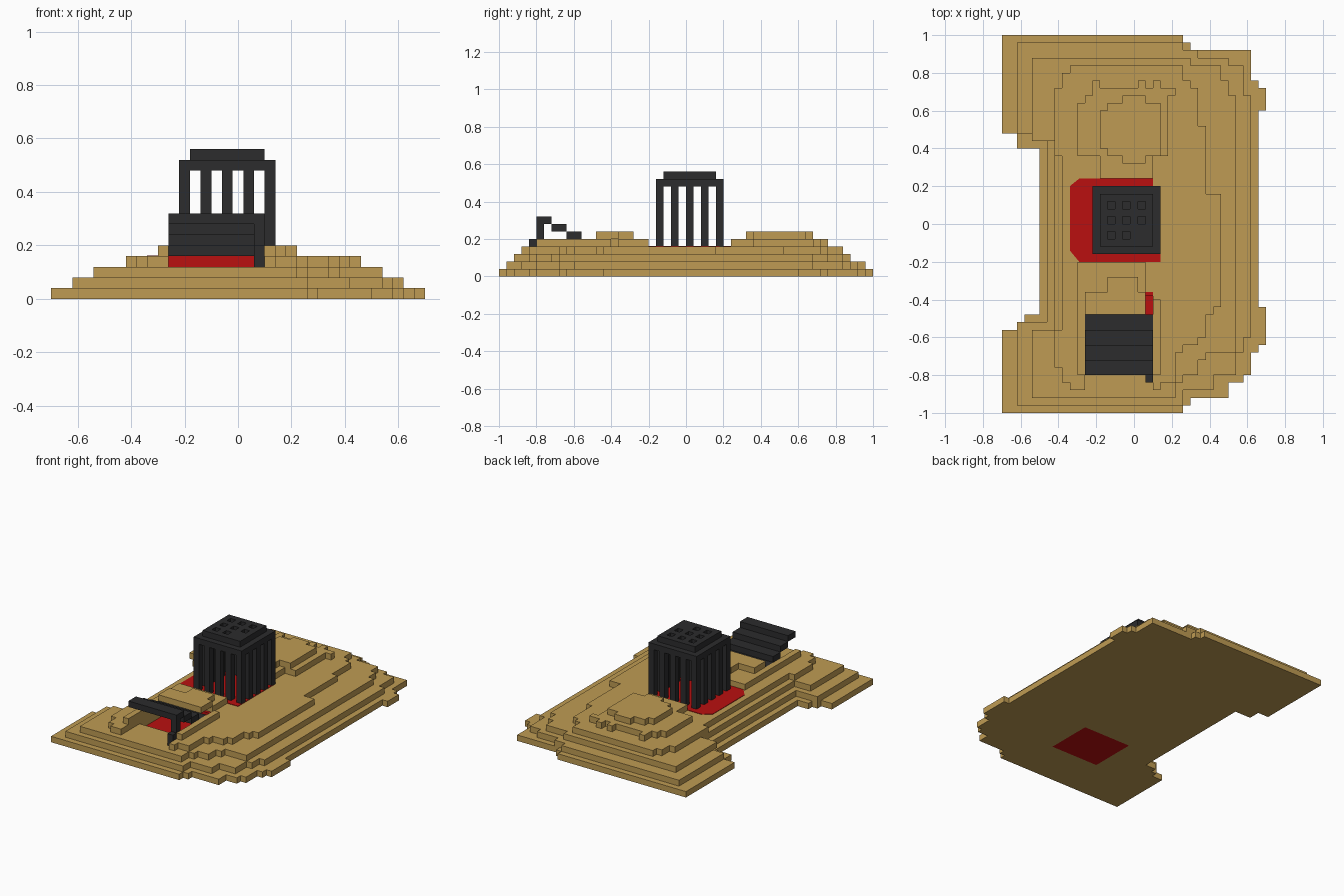
import bpy, bmesh

cube = bpy.data.objects.get("Cube")
if cube:
    bpy.data.objects.remove(cube, do_unlink=True)

U = 0.04  # block size


def material(name, rgb):
    m = bpy.data.materials.new(name)
    m.use_nodes = True
    m.diffuse_color = (*rgb, 1)
    bsdf = m.node_tree.nodes["Principled BSDF"]
    bsdf.inputs["Base Color"].default_value = (*rgb, 1)
    bsdf.inputs["Roughness"].default_value = 0.9
    return m


SAND = material("sand", (0.52, 0.33, 0.087))
IRON = material("dark iron", (0.025, 0.025, 0.026))
RED = material("lava red", (0.49, 0.005, 0.005))


def finish(name, bm, mat):
    bmesh.ops.recalc_face_normals(bm, faces=bm.faces)
    me = bpy.data.meshes.new(name)
    bm.to_mesh(me)
    bm.free()
    me.materials.append(mat)
    ob = bpy.data.objects.new(name, me)
    bpy.context.collection.objects.link(ob)
    return ob


def slab(name, pts, z0, z1, mat):
    """Extrude a flat outline from z0 to z1."""
    bm = bmesh.new()
    face = bm.faces.new([bm.verts.new((x, y, z0)) for x, y in pts])
    ext = bmesh.ops.extrude_face_region(bm, geom=[face], use_keep_orig=True)
    top = [v for v in ext["geom"] if isinstance(v, bmesh.types.BMVert)]
    bmesh.ops.translate(bm, verts=top, vec=(0, 0, z1 - z0))
    return finish(name, bm, mat)


def stepped(steps):
    """Right-angled outline from alternating x, y values in hundredths."""
    pts = []
    xs, ys = steps[0::2], steps[1::2]
    for i, x in enumerate(xs):
        pts += [(x / 100, ys[i - 1] / 100), (x / 100, ys[i] / 100)]
    return pts


def boxes(name, spans, mat):
    """One object from boxes given as x0, x1, y0, y1, z0, z1."""
    bm = bmesh.new()
    for x0, x1, y0, y1, z0, z1 in spans:
        vs = bmesh.ops.create_cube(bm, size=1)["verts"]
        for v in vs:
            v.co = (x1 if v.co.x > 0 else x0,
                    y1 if v.co.y > 0 else y0,
                    z1 if v.co.z > 0 else z0)
    return finish(name, bm, mat)


def cut(ob, spans):
    """Subtract boxes from an object and discard the cutter."""
    cutter = boxes("cutter", spans, ob.data.materials[0])
    cutter.hide_render = True
    mod = ob.modifiers.new("cut", "BOOLEAN")
    mod.operation = "DIFFERENCE"
    mod.solver = "EXACT"
    mod.object = cutter
    bpy.context.view_layer.objects.active = ob
    bpy.ops.object.modifier_apply(modifier=mod.name)
    bpy.data.objects.remove(cutter, do_unlink=True)


# Terraced mound, one slab per step
TERRACES = [
    [-70, 100, 26, 96, 30, 92, 62, 76, 66, 72, 70, 60, 66, -44, 70, -64,
     66, -68, 62, -80, 58, -84, 50, -92, 30, -96, 26, -100, -70, -56,
     -62, -52, -58, -48, -50, 40, -62, 48],
    [-62, 96, 26, 92, 34, 88, 50, 84, 58, 68, 62, -60, 58, -68, 54, -80,
     42, -88, 26, -96, -62, -52, -46, 48],
    [-54, 88, 30, 84, 46, 76, 50, 68, 54, -68, 38, -72, 34, -80, 26, -84,
     22, -92, -54, -56, -42, 44],
    [-34, 84, 26, 76, 30, 72, 34, 52, 38, 16, 46, -44, 42, -48, 38, -60,
     34, -64, 26, -68, 22, -84, 14, -88, -34, -84, -38, -76, -42, -56,
     -38, 36, -42, 72, -38, 80],
]
PIT_LOW = [(-0.26, 0.10, -0.68, -0.36, -0.1, 0.3)]
PIT_HIGH = [(-0.26, 0.10, -0.92, -0.36, -0.1, 0.3)]
for i, steps in enumerate(TERRACES):
    ob = slab(f"terrace_{i + 1}", stepped(steps), i * U, (i + 1) * U, SAND)
    cut(ob, PIT_LOW if i < 3 else PIT_HIGH)

# Upper mounds at the front and back
front = slab("front_mound", stepped([-30, -20, 6, -40, 14, -80]),
             0.16, 0.20, SAND)
cut(front, PIT_HIGH)
slab("front_mound_top", stepped([-14, -28, 2, -36, 6, -48, -26, -36]),
     0.20, 0.24, SAND)
slab("back_mound",
     stepped([-30, 64, -26, 68, -22, 76, -18, 72, 2, 76, 6, 72, 10, 76,
              14, 72, 22, 68, 18, 36, 10, 24, -18, 36]),
     0.16, 0.20, SAND)
slab("back_mound_top",
     stepped([-18, 60, -14, 64, -6, 68, 6, 64, 14, 36, 6, 32, -6, 36,
              -14, 40]),
     0.20, 0.24, SAND)

# Red floor and back wall of the pit, red pool under the cage
boxes("pit_floor", [(-0.26, 0.10, -0.68, -0.36, 0, 0.08),
                    (-0.26, 0.10, -0.38, -0.36, 0.08, 0.16)], RED)
slab("cage_pool",
     [(-0.34, 0.20), (-0.29, 0.24), (0.10, 0.24), (0.10, 0.18), (0.14, 0.18),
      (0.14, -0.20), (-0.29, -0.20), (-0.34, -0.14)], 0.157, 0.163, RED)

# Cage: bars round the rim, roof and pierced cap
bars = []
for i in range(5):
    for j in range(5):
        if i in (0, 4) or j in (0, 4):
            x, y = -0.22 + 2 * U * i, -0.16 + 2 * U * j
            bars.append((x, x + U, y, y + U, 0.16, 0.48))
boxes("cage_bars", bars, IRON)
boxes("cage_roof", [(-0.22, 0.14, -0.16, 0.20, 0.48, 0.52)], IRON)
cap = boxes("cage_cap", [(-0.18, 0.10, -0.12, 0.16, 0.52, 0.56)], IRON)
holes = []
for i in range(3):
    for j in range(3):
        if (i, j) != (2, 0):
            x, y = -0.14 + 2 * U * i, -0.08 + 2 * U * j
            holes.append((x, x + U, y, y + U, 0.50, 0.60))
cut(cap, holes)

# Stepped hatch over the pit, with its prop
boxes("hatch", [(-0.26, 0.10, -0.80 + 0.08 * i, -0.72 + 0.08 * i,
                 0.28 - U * i, 0.32 - U * i) for i in range(4)], IRON)
boxes("hatch_prop", [(0.06, 0.10, -0.84, -0.80, 0.12, 0.20),
                     (0.06, 0.10, -0.80, -0.76, 0.20, 0.28)], IRON)
